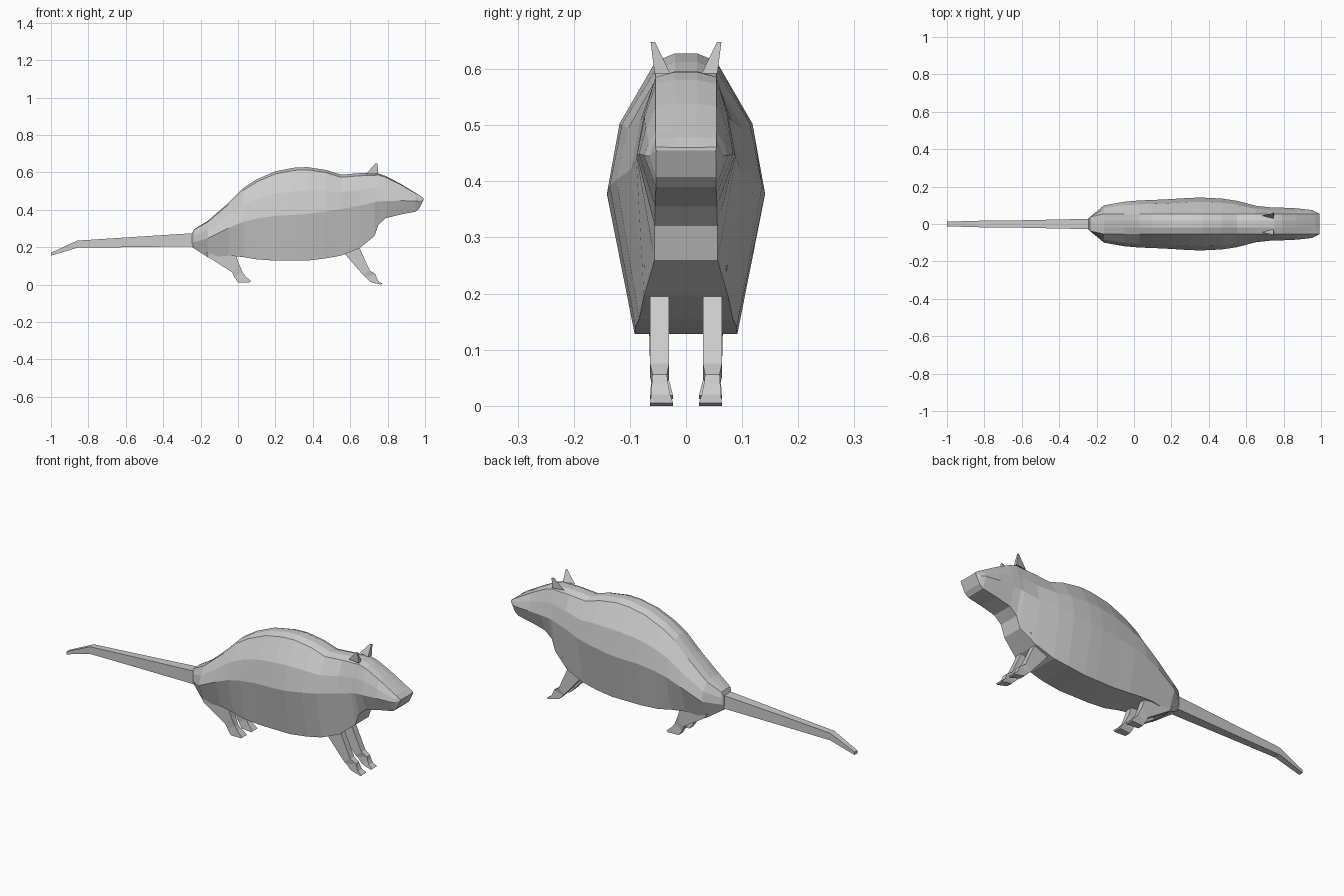
import bpy, bmesh


def loft(name, rings):
    """Skin a list of equal-length closed rings and cap both ends."""
    bm = bmesh.new()
    loops = [[bm.verts.new(p) for p in ring] for ring in rings]
    n = len(loops[0])
    for a, b in zip(loops, loops[1:]):
        for i in range(n):
            j = (i + 1) % n
            bm.faces.new((a[i], a[j], b[j], b[i]))
    bm.faces.new(loops[0])
    bm.faces.new(loops[-1])
    bmesh.ops.recalc_face_normals(bm, faces=bm.faces)
    mesh = bpy.data.meshes.new(name)
    bm.to_mesh(mesh)
    bm.free()
    obj = bpy.data.objects.new(name, mesh)
    bpy.context.collection.objects.link(obj)
    return obj


def interp(table, x):
    """Piecewise linear lookup in a list of (x, value)."""
    for (x0, v0), (x1, v1) in zip(table, table[1:]):
        if x <= x1:
            return v0 + (v1 - v0) * max(0, x - x0) / (x1 - x0)
    return table[-1][1]


# Body and head: side outlines and widths along the length
top = [(-.245, .275), (-.235, .298), (-.15, .35), (-.05, .44), (.03, .52), (.1, .565),
       (.2, .608), (.3, .627), (.37, .63), (.47, .615), (.53, .588),
       (.68, .60), (.75, .597), (.82, .572), (.9, .522), (.97, .48), (.993, .462)]
bottom = [(-.245, .2), (-.16, .145), (-.03, .157), (.1, .135), (.2, .128),
          (.4, .128), (.55, .155), (.65, .195), (.73, .26), (.75, .32),
          (.79, .355), (.87, .375), (.95, .39), (.97, .408), (.993, .455)]
middle = [(-.245, .225), (-.15, .25), (0, .33), (.15, .365), (.35, .375),
          (.6, .41), (.75, .445), (.9, .45), (.97, .445), (.993, .459)]
width = [(-.245, .03), (-.15, .108), (0, .125), (.15, .13), (.33, .142),
         (.45, .139), (.55, .124), (.68, .09), (.85, .086), (.95, .075), (.993, .054)]
belly = [(-.245, .02), (-.16, .06), (.1, .09), (.45, .092), (.65, .075), (.73, .056), (.993, .053)]

body_rings = []
for x in [-.245, -.235, -.16, -.05, .03, .1, .2, .3, .37, .47, .55,
          .65, .73, .75, .79, .87, .95, .97, .993]:
    zt, zb, zm = interp(top, x), interp(bottom, x), interp(middle, x)
    w, wb = interp(width, x), interp(belly, x)
    wt = min(.054, w)
    zs = zt - .016 * min(1, (zt - zb) / .4)
    half = [(.02 * wt / .054, zt - .002), (wt, zs), (w * .6 + max(w * .24, wt * .4), zm + (zs - zm) * .53),
            (w, zm), (wb, zb)]
    ring = half + [(-y, z) for y, z in reversed(half)]
    body_rings.append([(x, y, z) for y, z in ring])
loft("body", body_rings)

# Tail
loft("tail", [[(x, -w, z0), (x, w, z0), (x, w, z1), (x, -w, z1)]
              for x, w, z0, z1 in [(-.22, .028, .205, .276), (-.6, .02, .2, .252),
                                   (-.86, .017, .197, .235), (-1, .012, .155, .17)]])

# Leg sections: rear x, z, front x, z, inner y, outer y
front_leg = [(.55, .19, .68, .25, .028, .074), (.57, .165, .65, .195, .03, .064),
             (.67, .05, .705, .075, .03, .064), (.68, .04, .735, .056, .034, .060),
             (.705, .015, .74, .04, .032, .061), (.725, .009, .75, .02, .028, .062),
             (.765, 0, .772, .005, .023, .064)]
hind_leg = [(-.17, .17, .02, .19, .03, .068), (-.155, .145, -.01, .155, .03, .066),
            (-.03, .065, .005, .11, .03, .064), (-.02, .04, .025, .065, .034, .060),
            (0, .012, .04, .045, .03, .062), (.062, .012, .07, .018, .023, .064)]
for side, s in (("left", -1), ("right", 1)):
    for name, sections in (("front_leg", front_leg), ("hind_leg", hind_leg)):
        loft(f"{name}_{side}", [[(xa, s * y0, za), (xa, s * y1, za), (xb, s * y1, zb), (xb, s * y0, zb)]
                                for xa, za, xb, zb, y0, y1 in sections])
    # Ear: narrow wedge leaning outward
    loft(f"ear_{side}", [[(.685, s * .045, .592), (.745, s * .028, .592), (.75, s * .056, .592)],
                         [(.735, s * .056, .648), (.746, s * .055, .648), (.746, s * .063, .648)]])
